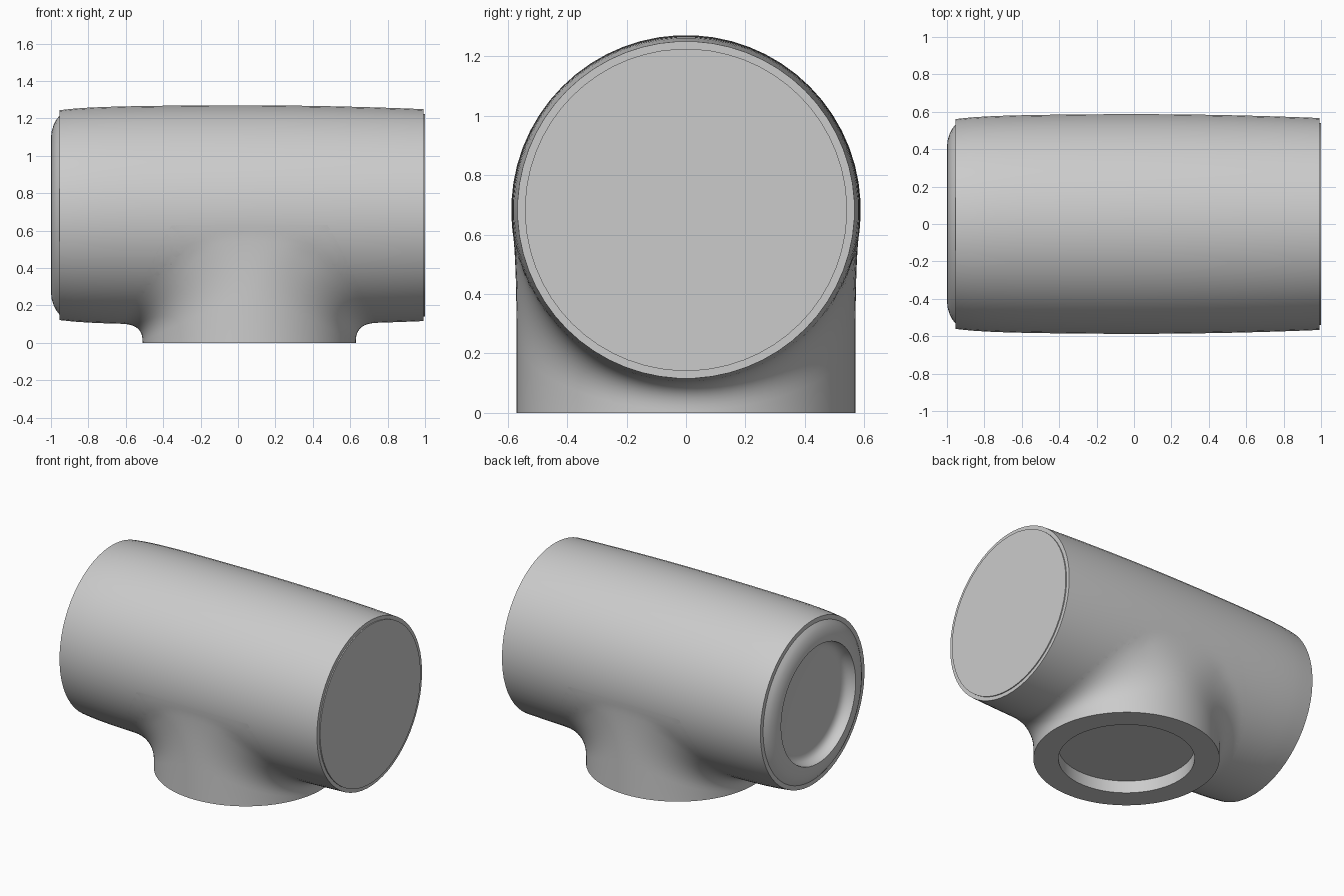
import bpy, bmesh, math

cube = bpy.data.objects.get("Cube")
if cube:
    bpy.data.objects.remove(cube, do_unlink=True)

grey = bpy.data.materials.new("light grey")
grey.use_nodes = True
grey.diffuse_color = (0.6, 0.6, 0.6, 1)
grey.node_tree.nodes["Principled BSDF"].inputs["Base Color"].default_value = (0.6, 0.6, 0.6, 1)

AXIS_Z = 0.683      # height of the barrel axis
NECK_X = 0.06       # centre of the neck
NECK_R = 0.57


def skin(name, rings):
    """Bridge a list of rings and cap both ends when they are flat discs."""
    bm = bmesh.new()
    loops = [[bm.verts.new(p) for p in ring] for ring in rings]
    n = len(loops[0])
    for a, b in zip(loops, loops[1:]):
        for i in range(n):
            j = (i + 1) % n
            bm.faces.new((a[i], a[j], b[j], b[i]))
    bm.faces.new(loops[0])
    if name != "neck":
        bm.faces.new(loops[-1])
    bmesh.ops.recalc_face_normals(bm, faces=bm.faces)
    mesh = bpy.data.meshes.new(name)
    bm.to_mesh(mesh)
    bm.free()
    mesh.materials.append(grey)
    obj = bpy.data.objects.new(name, mesh)
    bpy.context.collection.objects.link(obj)
    bpy.ops.object.select_all(action="DESELECT")
    obj.select_set(True)
    bpy.context.view_layer.objects.active = obj
    bpy.ops.object.shade_smooth_by_angle(angle=math.radians(35))
    return obj


def lathe_x(name, profile, n=60):
    """Turn (x, radius) points around the barrel axis."""
    turns = [math.tau * (i + 0.5) / n for i in range(n)]
    return skin(name, [[(x, r * math.sin(a), AXIS_Z - r * math.cos(a)) for a in turns]
                       for x, r in profile])


def body_radius(x):
    """Slightly bulged barrel wall."""
    return 0.588 - (0.021 * x * x if x > 0 else 0.015 * x * x + 0.018 * x ** 8)


# Barrel: recessed floor, rounded rim, seat, bulged wall
recess = [(-0.925, 0.34), (-0.93, 0.365), (-0.945, 0.385), (-0.97, 0.397), (-1.0, 0.402)]
rim = [(-1.0, 0.415), (-0.996, 0.45), (-0.985, 0.485), (-0.972, 0.51), (-0.955, 0.532)]
wall = [(x, body_radius(x)) for x in [-0.955 + 1.948 * i / 24 for i in range(25)]]
lathe_x("barrel", recess + rim + wall)

# Thin round plate closing the other end
lathe_x("end_plate", [(0.985, 0.542), (1.0, 0.542)])


# Neck: hollow foot, then a fillet that flares into the barrel
def flare(theta, steps=12):
    c, s = math.cos(theta), math.sin(theta)
    x1, y1 = NECK_X + NECK_R * c, NECK_R * s
    rb = body_radius(x1)
    phi = math.asin(y1 / rb)
    z1 = AXIS_Z - rb * math.cos(phi)
    z0 = 0.008 + 0.5 * (z1 - 0.1)
    # step outward over the unrolled barrel from the crossing line
    nx, ny = c / math.cos(phi), s
    reach = (z1 - z0) * 1.15 / math.hypot(nx, ny)
    x2 = x1 + nx * reach
    r2 = body_radius(x2)
    phi2 = max(-1.48, min(1.48, phi + ny * reach / rb))
    p0, p1 = (x1, y1, z0), (x1, y1, z1)
    p2 = (x2, r2 * math.sin(phi2), AXIS_Z - r2 * math.cos(phi2))
    points = []
    for k in range(steps + 1):
        t = k / steps
        x, y, z = [(1 - t) ** 2 * a + 2 * t * (1 - t) * b + t * t * d
                   for a, b, d in zip(p0, p1, p2)]
        # keep the flare on or outside the barrel
        h = z - AXIS_Z
        grow = max(1, (body_radius(x) + 0.0008 * (1 - t)) / math.hypot(y, h))
        points.append((x, y * grow, AXIS_Z + h * grow))
    return points


N = 96
angles = [math.tau * i / N for i in range(N)]
foot = [[(NECK_X + r * math.cos(a), r * math.sin(a), z) for a in angles]
        for r, z in [(0.417, 0.083), (0.417, 0), (NECK_R, 0)]]
skin("neck", foot + [list(ring) for ring in zip(*map(flare, angles))])
